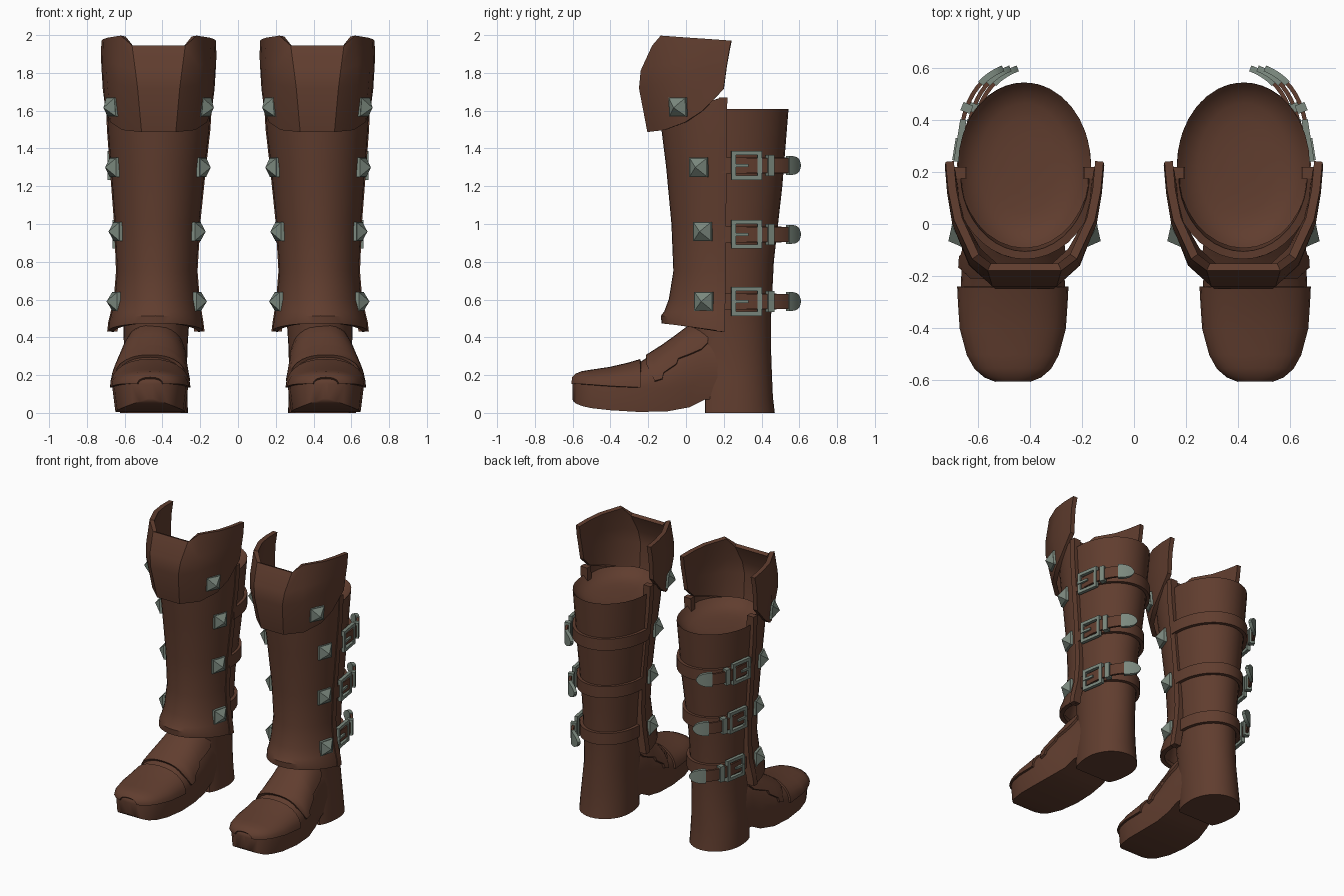
import bpy, bmesh, math
from mathutils import Vector, Matrix

if "Cube" in bpy.data.objects:
    bpy.data.objects.remove(bpy.data.objects["Cube"])

def material(name, rgb):
    m = bpy.data.materials.new(name)
    m.diffuse_color = (*rgb, 1)
    m.use_nodes = True
    m.node_tree.nodes["Principled BSDF"].inputs["Base Color"].default_value = m.diffuse_color
    return m

LEATHER = material("brown leather", (0.118, 0.047, 0.028))
METAL = material("grey green metal", (0.20, 0.25, 0.21))

def lerp(table, k):
    """Interpolate rows of (key, values...) at key k."""
    if k <= table[0][0]:
        return table[0][1:]
    for a, b in zip(table, table[1:]):
        if k <= b[0]:
            f = (k - a[0]) / (b[0] - a[0])
            return [p + (q - p) * f for p, q in zip(a[1:], b[1:])]
    return table[-1][1:]

def finish(name, bm, mat, thick=0):
    bmesh.ops.recalc_face_normals(bm, faces=bm.faces)
    me = bpy.data.meshes.new(name)
    bm.to_mesh(me)
    bm.free()
    me.materials.append(mat)
    ob = bpy.data.objects.new(name, me)
    bpy.context.collection.objects.link(ob)
    if thick:
        s = ob.modifiers.new("thickness", 'SOLIDIFY')
        s.thickness, s.offset = thick, 0
    ob.modifiers.new("pair", 'MIRROR').use_mirror_merge = False
    return ob

def loft(name, rows, mat, closed=False, caps=False, thick=0):
    bm = bmesh.new()
    vs = [[bm.verts.new(p) for p in r] for r in rows]
    n = len(rows[0])
    for a, b in zip(vs, vs[1:]):
        for i in range(n if closed else n - 1):
            j = (i + 1) % n
            bm.faces.new((a[i], a[j], b[j], b[i]))
    if caps:
        bm.faces.new(vs[0])
        bm.faces.new(vs[-1])
    return finish(name, bm, mat, thick)

def frame(pos, n):
    """Matrix with x along the surface, y up, z along the normal."""
    n = Vector(n).normalized()
    t = Vector((0, 0, 1)).cross(n).normalized()
    m = Matrix((t, n.cross(t), n)).transposed().to_4x4()
    m.translation = pos
    return m

def box(bm, m, centre, size):
    bmesh.ops.create_cube(bm, size=1, matrix=m @ Matrix.Translation(centre) @ Matrix.Diagonal((*size, 1)))

# --- Leg shaft: z, centre x, centre y, radius x, radius y, front limit, front squareness
SHAFT = [(0, .445, .27, .18, .2, .1, .4), (.085, .445, .265, .177, .195, .1, .4),
         (.2, .442, .25, .172, .205, .08, .5), (.34, .436, .235, .168, .215, -1, .8),
         (.5, .432, .225, .175, .225, -1, 1), (.8, .43, .22, .19, .245, -1, 1),
         (1.2, .422, .22, .225, .29, -1, 1), (1.61, .42, .225, .255, .318, -1, 1)]

def shaft(ang, z, off=0):
    cx, cy, rx, ry, lim, e = lerp(SHAFT, z)
    c, s = math.cos(ang), math.sin(ang)
    if s < 0:
        c = math.copysign(abs(c) ** e, c)
    return Vector((cx + (rx + off) * c, max(lim, cy + (ry + off) * s), z))

N = 32
turn = [2 * math.pi * i / N for i in range(N)]
rows = [[shaft(a, r[0]) for a in turn] for r in SHAFT]
# Shallow dished top
rows += [[shaft(a, z, o) for a in turn] for z, o in
         [(1.595, -.012), (1.57, -.035), (1.55, -.075), (1.54, -.13), (1.535, -.2)]]
loft("leg_shaft", rows, LEATHER, True, True)

# --- Foot: y, centre x, half width, sole z, side z, top z
FOOT = [(-.602, .465, .015, .075, .15, .16), (-.596, .465, .06, .06, .152, .178),
        (-.58, .465, .1, .048, .152, .195), (-.55, .465, .135, .036, .15, .207), (-.5, .465, .163, .025, .146, .215),
        (-.4, .465, .19, .014, .138, .23), (-.25, .465, .2, .005, .13, .265), (-.1, .463, .195, .008, .13, .36),
        (.02, .45, .18, .03, .14, .45), (.1, .445, .17, .07, .18, .47), (.3, .44, .15, .08, .2, .44)]

def foot(y, ang, off=0):
    cx, w, zb, zs, zt = lerp(FOOT, y)
    c, s = math.cos(ang), max(0, math.sin(ang))
    return Vector((cx + (w + off) * math.copysign(abs(c) ** .85, c), y,
                   zs + (zt - zs + off) * s ** .9))

rows = []
for y, cx, w, zb, zs, zt in FOOT:
    arc = [foot(y, math.pi * i / 14) for i in range(15)]
    rows.append(arc + [Vector((cx + k * w, y, zb)) for k in (-.92, -.45, .45, .92)])
loft("foot", rows, LEATHER, True, True)

def foot_patch(name, edge, off, thick):
    rows = []
    for y, deg in edge:
        a = math.radians(deg)
        rows.append([foot(y, a + (math.pi - 2 * a) * i / 14, off) for i in range(15)])
    loft(name, rows, LEATHER, thick=thick)

foot_patch("toe_cap", [(r[0], 1) for r in FOOT[1:6]] + [(-.3, 1), (-.24, 1)], .004, .02)
foot_patch("instep_flap", [(-.205, 44), (-.165, 9), (-.125, 11), (-.118, 19), (-.05, 25), (-.04, 31),
                           (.02, 30), (.08, 31), (.115, 38)], .004, .024)

# --- Shin guard: z, centre x, half width, front y
GUARD = [(.43, .435, .238, -.115), (.48, .435, .232, -.118), (.53, .433, .222, -.102), (.6, .43, .208, -.076),
         (.75, .43, .196, -.052), (1.0, .428, .208, -.062), (1.3, .424, .235, -.09),
         (1.5, .42, .254, -.115), (1.67, .418, .262, -.12)]
GY = .19

def guard(ang, z, off=0):
    cx, w, yf = lerp(GUARD, z)
    return Vector((cx + (w + off) * math.cos(ang), GY - (GY - yf + off) * math.sin(ang), z))

rows = []
for r in GUARD:
    row = []
    for i in range(21):
        a = math.pi * i / 20
        p = guard(a, r[0])
        if r[0] < .5:
            p.z += (.045 if r[0] < .45 else .03) * math.sin(a)
        if r[0] > 1.6:
            p.z -= .1 * math.sin(a)
        row.append(p)
    rows.append(row)
loft("shin_guard", rows, LEATHER, thick=.03)

# Raised trim down both back edges of the guard
for side, name in ((1, "outer"), (-1, "inner")):
    rows = []
    for z, cx, w, yf in GUARD:
        y = GY + .01 * (z - 1)
        rows.append([(cx + side * (w + d), y + e, z) for d, e in
                     ((-.035, -.022), (.02, -.022), (.02, .022), (-.035, .022))])
    loft(name + "_guard_trim", rows, LEATHER, True, True)

# --- Knee cuff: half of the columns, each as bottom, middle, upper and top point
HALF = [((.085, -.19, 1.49), (.106, -.234, 1.72), (.118, -.225, 1.81), (.135, -.165, 1.94)),
        ((.18, -.105, 1.5), (.2, -.15, 1.74), (.198, -.148, 1.84), (.188, -.125, 1.995)),
        ((.24, 0, 1.54), (.258, 0, 1.76), (.262, .005, 1.85), (.255, .02, 1.985)),
        ((.265, .09, 1.6), (.279, .115, 1.78), (.281, .12, 1.87), (.277, .13, 1.978)),
        ((.28, .2, 1.715), (.287, .215, 1.83), (.29, .225, 1.89), (.287, .24, 1.97))]
cols = [[(.42 - x, y, z) for x, y, z in c] for c in reversed(HALF)]
cols += [[(.42 + x, y, z) for x, y, z in c] for c in HALF]
loft("knee_cuff", cols, LEATHER, thick=.032)

# --- Pyramid studs on the cuff and down both sides of the guard
bm = bmesh.new()

def stud(pos, n):
    m = frame(pos, n)
    box(bm, m, (0, 0, .004), (.102, .102, .018))
    bmesh.ops.create_cone(bm, cap_ends=True, segments=4, radius1=.07, radius2=0, depth=.045,
                          matrix=m @ Matrix.Translation((0, 0, .034)) @ Matrix.Rotation(math.pi / 4, 4, 'Z'))

for s in (1, -1):
    stud((.42 + s * .242, -.04, 1.62), (s * .88, -.45, -.08))
    for z, y in ((1.3, .075), (.96, .095), (.59, .1)):
        cx, w, yf = lerp(GUARD, z)
        a = math.asin((GY - y) / (GY - yf))
        p = guard(a, z, .014)
        stud((cx + s * (p.x - cx), p.y, z),
             (s * math.cos(a) / w, -math.sin(a) / (GY - yf), 0))
finish("studs", bm, METAL)

# --- Three straps with buckles around the back
for k, z in enumerate((1.31, .945, .59), 1):
    rows = []
    for h in (-.042, .042):
        rows.append([shaft(math.radians(-6 + 192 * i / 24), z, .012) + Vector((0, 0, h)) for i in range(25)])
    loft(f"strap_{k}", rows, LEATHER, thick=.024)

    # Buckle frame, prong and keeper loop on the outer side
    cx, cy, rx, ry = lerp(SHAFT, z)[:4]
    p = shaft(math.asin((.32 - cy) / ry), z) + Vector((.026, 0, 0))
    m = frame(p, (1, .16, 0))
    bm = bmesh.new()
    for s in (1, -1):
        box(bm, m, (s * .07, 0, 0), (.024, .152, .024))
        box(bm, m, (0, s * .065, 0), (.15, .022, .024))
    box(bm, m, (-.035, 0, .01), (.085, .016, .016))
    q = p + Vector((-.026, .125, 0))
    box(bm, frame(q, (1, .4, 0)), (0, 0, 0), (.034, .112, .04))
    finish(f"buckle_{k}", bm, METAL)

    # Loose strap end curving away from the leg, and its rounded metal tip
    a = p + Vector((0, -.06, 0))
    c, e = Vector((p.x + .005, .53, z)), Vector((.53 - .028 * k, .597, z))
    def bez(t):
        return a * (1 - t) ** 2 + c * 2 * t * (1 - t) + e * t * t
    loft(f"strap_end_{k}", [[bez(i / 10 * .82) + Vector((0, 0, h)) for i in range(11)]
                            for h in (-.04, .04)], LEATHER, thick=.016)
    rows = []
    for i in range(8):
        t = i / 7
        h = .05 * math.sqrt(max(.02, 1 - t ** 2.6))
        rows.append([bez(.7 + .3 * t) + Vector((0, 0, d)) for d in (-h, h)])
    loft(f"strap_tip_{k}", rows, METAL, thick=.024)

# --- Bake the modifiers and smooth all but the sharp edges
bpy.ops.object.select_all(action='SELECT')
bpy.context.view_layer.objects.active = bpy.context.selected_objects[0]
bpy.ops.object.convert(target='MESH')
bpy.ops.object.shade_smooth_by_angle(angle=math.radians(32))
